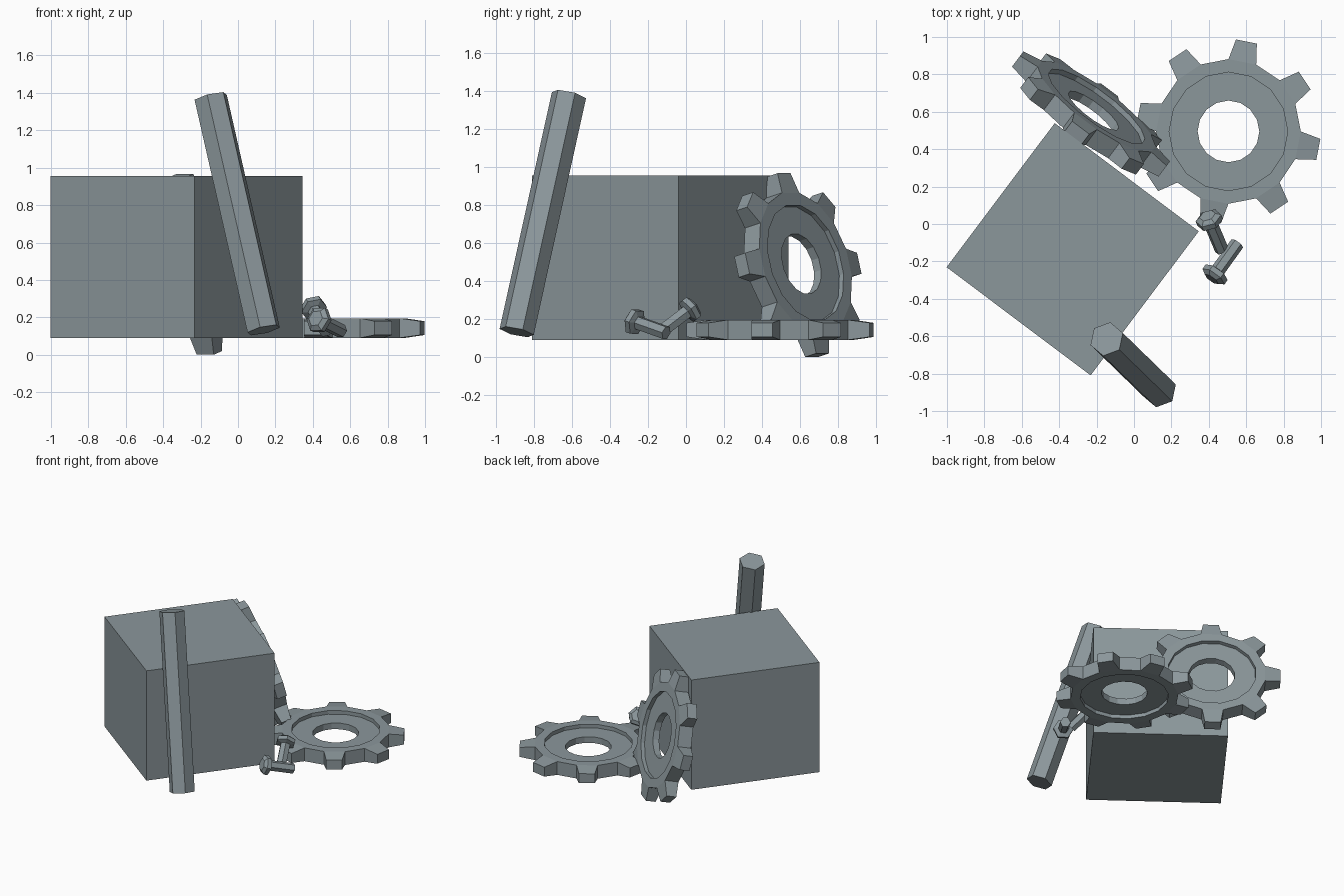
import bpy, bmesh, math
from mathutils import Vector, Matrix

if "Cube" in bpy.data.objects:
    bpy.data.objects.remove(bpy.data.objects["Cube"])

steel = bpy.data.materials.new("blue_grey")
steel.diffuse_color = (0.26, 0.31, 0.33, 1)
steel.use_nodes = True
steel.node_tree.nodes["Principled BSDF"].inputs["Base Color"].default_value = steel.diffuse_color


def finish(name, bm, matrix):
    bmesh.ops.recalc_face_normals(bm, faces=bm.faces)
    mesh = bpy.data.meshes.new(name)
    bm.to_mesh(mesh)
    bm.free()
    mesh.materials.append(steel)
    ob = bpy.data.objects.new(name, mesh)
    ob.matrix_world = matrix
    bpy.context.collection.objects.link(ob)
    return ob


def gear(name, matrix):
    # sixteen-sided ring with a recessed web on both faces
    n, half, web = 16, 0.0525, 0.024
    profile = [(0.165, -web), (0.317, -web), (0.317, -half), (0.387, -half),
               (0.387, half), (0.317, half), (0.317, web), (0.165, web)]
    bm = bmesh.new()
    rings = []
    for k in range(n):
        a = math.tau * (k - 0.5) / n
        rings.append([bm.verts.new((r * math.cos(a), r * math.sin(a), z)) for r, z in profile])
    outer = []
    m = len(profile)
    for k in range(n):
        a, b = rings[k], rings[(k + 1) % n]
        for j in range(m):
            f = bm.faces.new((a[j], b[j], b[(j + 1) % m], a[(j + 1) % m]))
            if j == 3 and k % 2 == 0:
                outer.append((f, math.tau * k / n))
    bmesh.ops.recalc_face_normals(bm, faces=bm.faces)
    # tapered teeth on every other outer face
    for f, ang in outer:
        tip = bmesh.ops.extrude_discrete_faces(bm, faces=[f])["faces"][0]
        d, t = Vector((math.cos(ang), math.sin(ang), 0)), Vector((-math.sin(ang), math.cos(ang), 0))
        for v in tip.verts:
            side = math.copysign(0.057, v.co.dot(t))
            v.co = d * 0.49 + t * side + Vector((0, 0, math.copysign(0.037, v.co.z)))
    return finish(name, bm, matrix)


def hex_turned(name, start, end, profile, twist):
    # six-sided solid from (distance along axis, radius) pairs
    start, end = Vector(start), Vector(end)
    w = (end - start).normalized()
    u = Vector((1, 0, 0))
    u = (u - w * u.dot(w)).normalized()
    v = w.cross(u)
    bm = bmesh.new()
    rings = []
    for s, r in profile:
        rings.append([bm.verts.new(start + w * s + (u * math.cos(a) + v * math.sin(a)) * r)
                      for a in (math.radians(twist + 60 * i) for i in range(6))])
    for a, b in zip(rings, rings[1:]):
        for i in range(6):
            bm.faces.new((a[i], a[(i + 1) % 6], b[(i + 1) % 6], b[i]))
    bm.faces.new(rings[0])
    bm.faces.new(rings[-1])
    return finish(name, bm, Matrix.Identity(4))


# large block
bm = bmesh.new()
bmesh.ops.create_cube(bm, size=1)
block_turn = math.radians(-36.9)
finish("block", bm, Matrix.Translation((-0.328, -0.135, 0.5225))
       @ Matrix.Rotation(block_turn, 4, 'Z') @ Matrix.Diagonal((0.963, 0.963, 0.865, 1)))

# gear lying flat
gear("flat_gear", Matrix.Translation((0.505, 0.495, 0.1425))
     @ Matrix.Rotation(math.radians(-11.3), 4, 'Z'))

# gear leaning on the back of the block
lean = math.radians(15)
n = Vector((0.6 * math.cos(lean), 0.8 * math.cos(lean), math.sin(lean)))
up = Vector((-0.6 * math.sin(lean), -0.8 * math.sin(lean), math.cos(lean)))
basis = Matrix((up.cross(n), n.cross(up.cross(n)), n)).transposed().to_4x4()
gear("leaning_gear", Matrix.Translation((-0.23, 0.588, 0.483)) @ basis)

# long hexagonal bar leaning on the front of the block
bar_top, bar_bottom = Vector((-0.146, -0.615, 1.376)), Vector((0.137, -0.89, 0.132))
hex_turned("hex_bar", bar_bottom, bar_top,
           [(0, 0.093), ((bar_top - bar_bottom).length, 0.093)], 18)

# two bolts with chamfered heads
bolt = [(0, 0.045), (0.018, 0.072), (0.048, 0.072), (0.058, 0.038), (0.245, 0.038)]
hex_turned("front_bolt", (0.415, -0.295, 0.195), (0.55, -0.107, 0.128), bolt, 10)
hex_turned("rear_bolt", (0.392, 0.045, 0.268), (0.468, -0.135, 0.13), bolt, 0)
